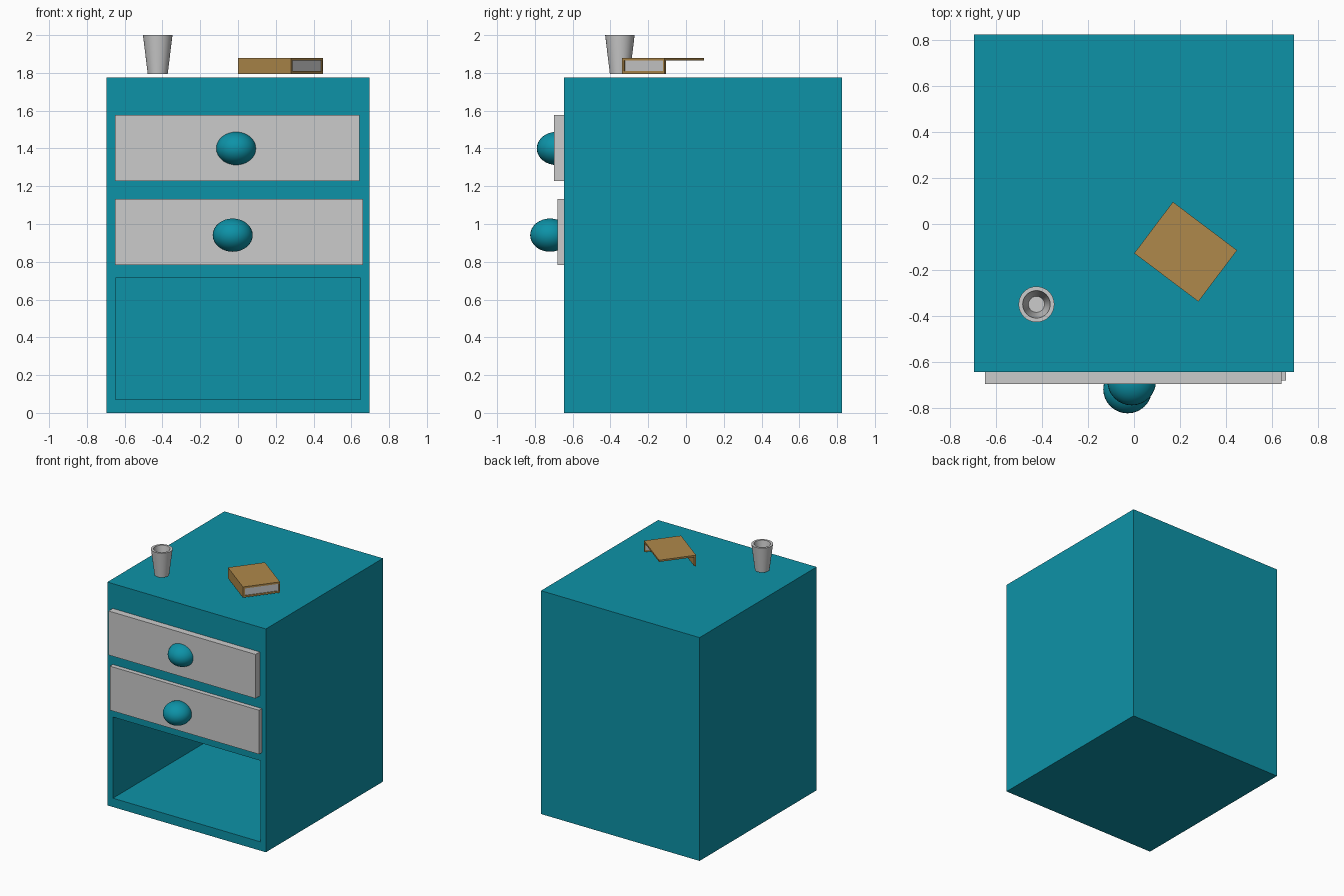
import bpy, bmesh, math
from mathutils import Matrix, Vector

if "Cube" in bpy.data.objects:
    bpy.data.objects.remove(bpy.data.objects["Cube"])


def material(name, color):
    m = bpy.data.materials.new(name)
    m.diffuse_color = color
    m.use_nodes = True
    m.node_tree.nodes["Principled BSDF"].inputs["Base Color"].default_value = m.diffuse_color
    return m


TEAL = material("teal", (0.004, 0.29, 0.39, 1))
TAN = material("tan", (0.43, 0.25, 0.07, 1))


def finish(bm, name, mat=None, matrix=None):
    bmesh.ops.recalc_face_normals(bm, faces=bm.faces)
    me = bpy.data.meshes.new(name)
    bm.to_mesh(me)
    bm.free()
    ob = bpy.data.objects.new(name, me)
    bpy.context.collection.objects.link(ob)
    if mat:
        me.materials.append(mat)
    if matrix:
        ob.matrix_world = matrix
    return ob


def add_box(bm, lo, hi):
    lo, hi = Vector(lo), Vector(hi)
    size = hi - lo
    m = Matrix.Translation((lo + hi) / 2) @ Matrix.Diagonal((*size, 1))
    return bmesh.ops.create_cube(bm, size=1, matrix=m)


def boxes(name, spans, mat=None, matrix=None):
    bm = bmesh.new()
    for lo, hi in spans:
        add_box(bm, lo, hi)
    return finish(bm, name, mat, matrix)


def smooth(ob, angle):
    bpy.ops.object.select_all(action='DESELECT')
    ob.select_set(True)
    bpy.context.view_layer.objects.active = ob
    bpy.ops.object.shade_smooth_by_angle(angle=math.radians(angle))


# Cabinet body with an open shelf recessed into the front
bm = bmesh.new()
add_box(bm, (-0.697, -0.645, 0), (0.697, 0.825, 1.775))
bm.normal_update()
front = min(bm.faces, key=lambda f: f.calc_center_median().y)
bmesh.ops.inset_individual(bm, faces=[front], thickness=0.1)
for v in front.verts:
    v.co.x = math.copysign(0.648, v.co.x)
    v.co.z = 0.715 if v.co.z > 0.9 else 0.07
ext = bmesh.ops.extrude_discrete_faces(bm, faces=[front])
for v in ext["faces"][0].verts:
    v.co.y = 0.775
finish(bm, "cabinet_body", TEAL)

# Drawer fronts and their oval knobs
drawers = [
    ("upper", (-0.65, 0.643), (1.228, 1.578), -0.698, (-0.01, -0.685, 1.40)),
    ("lower", (-0.65, 0.662), (0.783, 1.133), -0.681, (-0.028, -0.72, 0.941)),
]
for label, xs, zs, y, knob in drawers:
    boxes(label + "_drawer", [((xs[0], y, zs[0]), (xs[1], -0.635, zs[1]))])
    bm = bmesh.new()
    bmesh.ops.create_uvsphere(
        bm, u_segments=32, v_segments=16, radius=1,
        matrix=Matrix.Translation(knob) @ Matrix.Diagonal((0.106, 0.105, 0.088, 1)))
    smooth(finish(bm, label + "_knob", TEAL), 60)

# Tapered cup, a lathed profile
profile = [(0, 1.795), (0.053, 1.795), (0.078, 2.0), (0.06, 2.0), (0.035, 1.815), (0, 1.815)]
bm = bmesh.new()
verts = [bm.verts.new((r, 0, z)) for r, z in profile]
edges = [bm.edges.new(p) for p in zip(verts, verts[1:])]
bmesh.ops.spin(bm, geom=verts + edges, cent=(0, 0, 0), axis=(0, 0, 1),
               angle=math.tau, steps=32)
bmesh.ops.remove_doubles(bm, verts=bm.verts, dist=0.0005)
smooth(finish(bm, "cup", None, Matrix.Translation((-0.425, -0.35, 0))), 35)

# Book: top cover, spine and one framed end, open on the other sides
L, W, H, T = 0.175, 0.14, 0.085, 0.014
place = Matrix.Translation((0.225, -0.121, 1.795)) @ Matrix.Rotation(math.radians(-37), 4, 'Z')
boxes("book_cover", [
    ((-L, -W, H - T), (L, W, H)),
    ((-L, -W, 0), (L, -W + T, H - T)),
    ((L - T, -W + T, 0), (L, W, T)),
    ((L - T, W - 0.008, T), (L, W, H - T)),
], TAN, place)
boxes("book_pages", [((L - T, -W + T, T), (L - 0.006, W - 0.008, H - T))], None, place)
